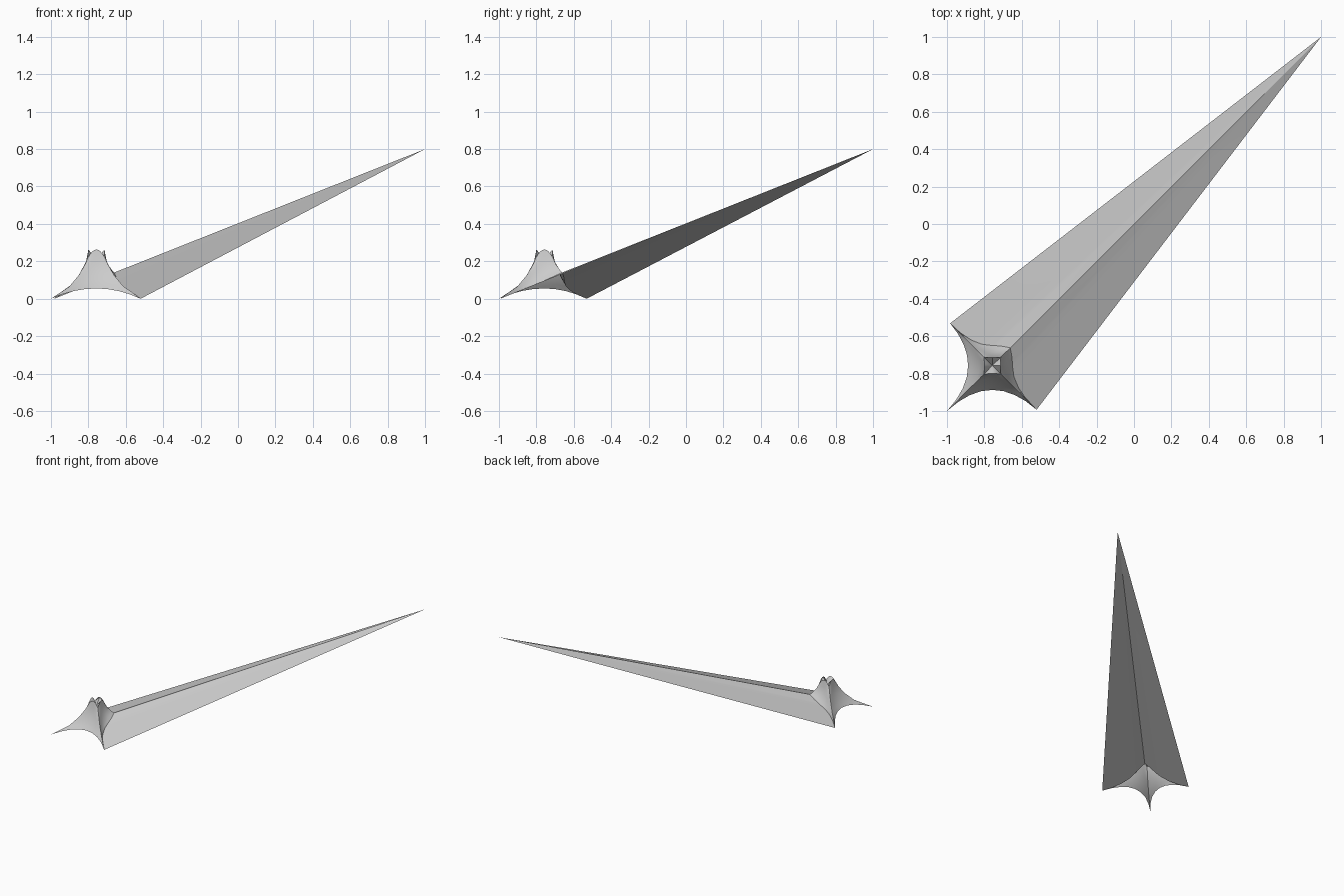
import bpy
import bmesh
import math
from mathutils import Vector

if "Cube" in bpy.data.objects:
    bpy.data.objects.remove(bpy.data.objects["Cube"], do_unlink=True)

grey = bpy.data.materials.new("light_grey")
grey.use_nodes = True
grey.diffuse_color = (0.6, 0.6, 0.6, 1)
grey.node_tree.nodes["Principled BSDF"].inputs["Base Color"].default_value = (0.6, 0.6, 0.6, 1)

CENTRE = Vector((-0.757, -0.757, 0))
TIP = Vector((1, 1, 0.8))
STEPS = 8  # columns per side


def flared_leg(foot):
    """(outward offset, height) along a corner, from the foot to the rim."""
    return [(foot, 0.0), (0.19, 0.035), (0.145, 0.065), (0.095, 0.125), (0.06, 0.185), (0.045, 0.22)]


def side_middle(low, second, third):
    """(outward offset, height) up the middle of one side."""
    return [low, second, third, (0.07, 0.15), (0.052, 0.21), (0.043, 0.263)]


# Corners and sides run round from the front left foot; the third corner carries the spike
SHORT_LEG = [(0.095, 0.14), (0.09, 0.145), (0.085, 0.15), (0.075, 0.165), (0.06, 0.185), (0.045, 0.22)]
LEGS = [flared_leg(0.243), flared_leg(0.236), SHORT_LEG, flared_leg(0.226)]
OUTER = side_middle((0.13, 0.055), (0.11, 0.08), (0.095, 0.105))
RIGHT = side_middle((0.107, 0.097), (0.1, 0.105), (0.09, 0.12))
BACK = side_middle((0.107, 0.09), (0.1, 0.1), (0.09, 0.118))
MIDDLES = [OUTER, RIGHT, BACK, OUTER]


def ring(row):
    """One closed star-shaped ring round the body."""
    points = []
    for side in range(4):
        ends = LEGS[side], LEGS[(side + 1) % 4]
        mid, mid_z = MIDDLES[side][row]
        angle = side * math.pi / 2
        straight = side in (1, 2) and row < 3  # edges that meet the flat spike wings
        for i in range(STEPS):
            s = 2 * i / STEPS - 1
            corner, corner_z = ends[s > 0][row]
            x, y = s * corner, -(mid + (corner - mid) * s * s)
            rise = abs(s) if straight else s * s
            points.append(CENTRE + Vector((x * math.cos(angle) - y * math.sin(angle),
                                           x * math.sin(angle) + y * math.cos(angle),
                                           mid_z + (corner_z - mid_z) * rise)))
    return points


def finish(name, bm):
    bmesh.ops.recalc_face_normals(bm, faces=bm.faces)
    mesh = bpy.data.meshes.new(name)
    bm.to_mesh(mesh)
    bm.free()
    mesh.materials.append(grey)
    obj = bpy.data.objects.new(name, mesh)
    bpy.context.collection.objects.link(obj)
    bpy.ops.object.select_all(action="DESELECT")
    obj.select_set(True)
    bpy.context.view_layer.objects.active = obj
    bpy.ops.object.shade_smooth_by_angle(angle=math.radians(35))


def fan(name, points, peak):
    """A sheet of triangles from a row of points to one peak."""
    bm = bmesh.new()
    edge = [bm.verts.new(p) for p in points]
    top = bm.verts.new(peak)
    for a, b in zip(edge, edge[1:]):
        bm.faces.new((a, b, top))
    finish(name, bm)


# Flared four-legged body, hollow and open below, with a petal-edged rim
bm = bmesh.new()
rings = [[bm.verts.new(p) for p in ring(row)] for row in range(len(SHORT_LEG))]
count = 4 * STEPS
for low, high in zip(rings, rings[1:]):
    for i in range(count):
        j = (i + 1) % count
        bm.faces.new((low[i], low[j], high[j], high[i]))
finish("flared_body", bm)

# Sunken cap inside the rim, in two halves folded along the diagonal
rim = ring(-1)
hub = CENTRE + Vector((0, 0, 0.21))
fan("cap_left", rim[:2 * STEPS + 1], hub)
fan("cap_right", rim[2 * STEPS:] + rim[:1], hub)

# Long tent-shaped spike, each wing stretched from one side to the tip
base = ring(0)
fan("spike_left_wing", base[STEPS:2 * STEPS + 1], TIP)
fan("spike_right_wing", base[2 * STEPS:3 * STEPS + 1], TIP)
